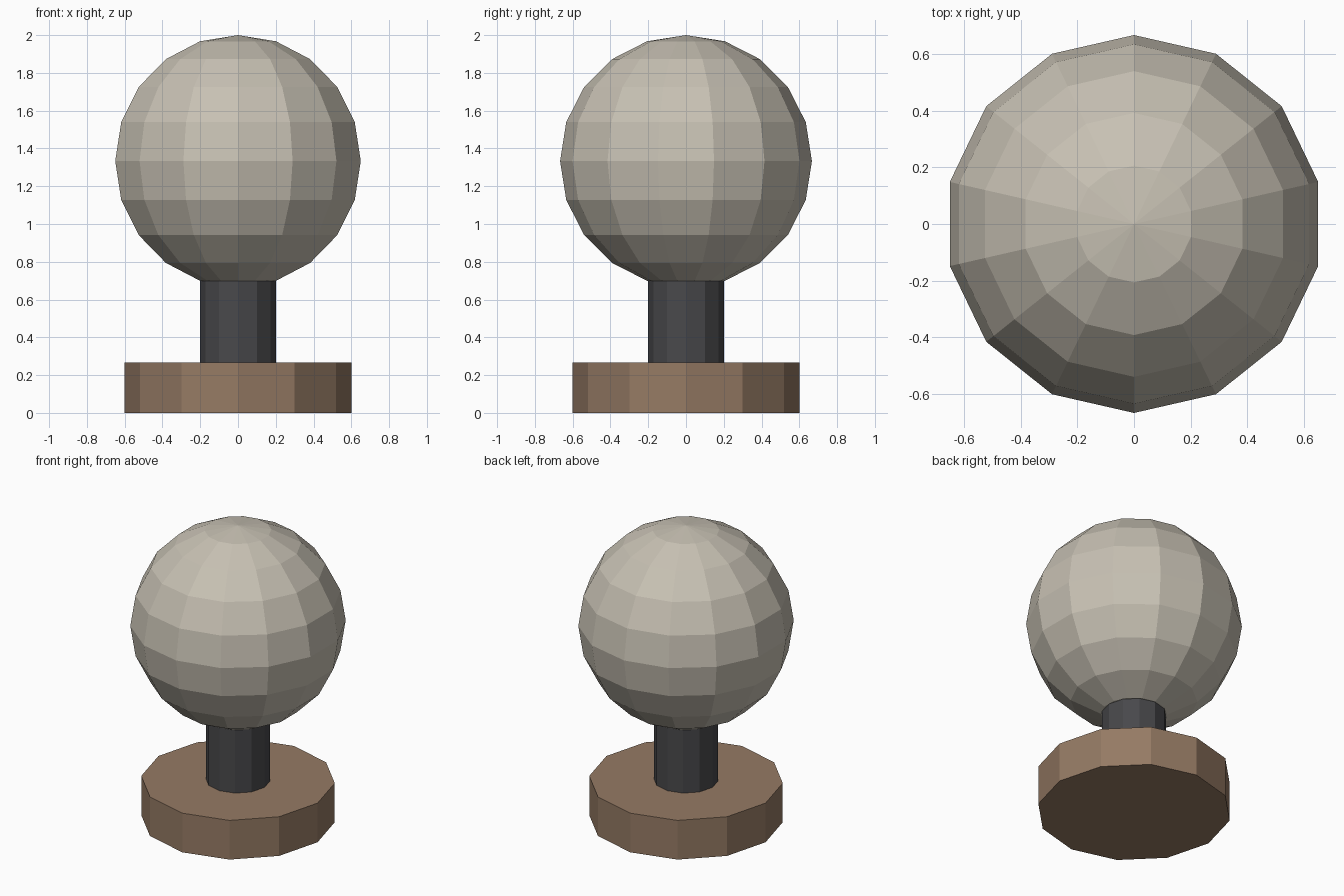
import bpy
import math

if "Cube" in bpy.data.objects:
    bpy.data.objects.remove(bpy.data.objects["Cube"])


def paint(obj, name, color):
    mat = bpy.data.materials.new(name)
    mat.diffuse_color = (*color, 1.0)
    mat.use_nodes = True
    mat.node_tree.nodes["Principled BSDF"].inputs["Base Color"].default_value = mat.diffuse_color
    obj.data.materials.append(mat)


def lathe(name, profile, sides, color):
    """Flat-faced solid of revolution from (radius, z) pairs listed bottom to top."""
    verts, rings, faces = [], [], []
    for r, z in profile:
        start = len(verts)
        count = 1 if r < 1e-5 else sides
        for i in range(count):
            a = math.pi / 2 + 2 * math.pi * i / sides
            verts.append((r * math.cos(a), r * math.sin(a), z))
        rings.append([start + i % count for i in range(sides)])
    for low, high in zip(rings, rings[1:]):
        for i in range(sides):
            j = (i + 1) % sides
            quad = [low[i], low[j], high[j], high[i]]
            faces.append(list(dict.fromkeys(quad)))
    # Flat end caps where the profile does not close on the axis
    if profile[0][0] > 1e-5:
        faces.append(rings[0][::-1])
    if profile[-1][0] > 1e-5:
        faces.append(rings[-1])
    mesh = bpy.data.meshes.new(name)
    mesh.from_pydata(verts, [], faces)
    mesh.update()
    obj = bpy.data.objects.new(name, mesh)
    bpy.context.collection.objects.link(obj)
    paint(obj, name + "_color", color)
    return obj


# Round wooden base
lathe("base", [(0.6, 0.0), (0.6, 0.267)], 12, (0.30, 0.195, 0.127))

# Dark stem, running slightly into the ball
lathe("stem", [(0.2, 0.267), (0.2, 0.733)], 12, (0.065, 0.065, 0.07))

# Faceted ball
R, RINGS = 2 / 3, 10
ball = [(R * math.sin(math.pi * k / RINGS), 2 - R - R * math.cos(math.pi * k / RINGS))
        for k in range(RINGS + 1)]
lathe("ball", ball, 14, (0.57, 0.53, 0.45))
